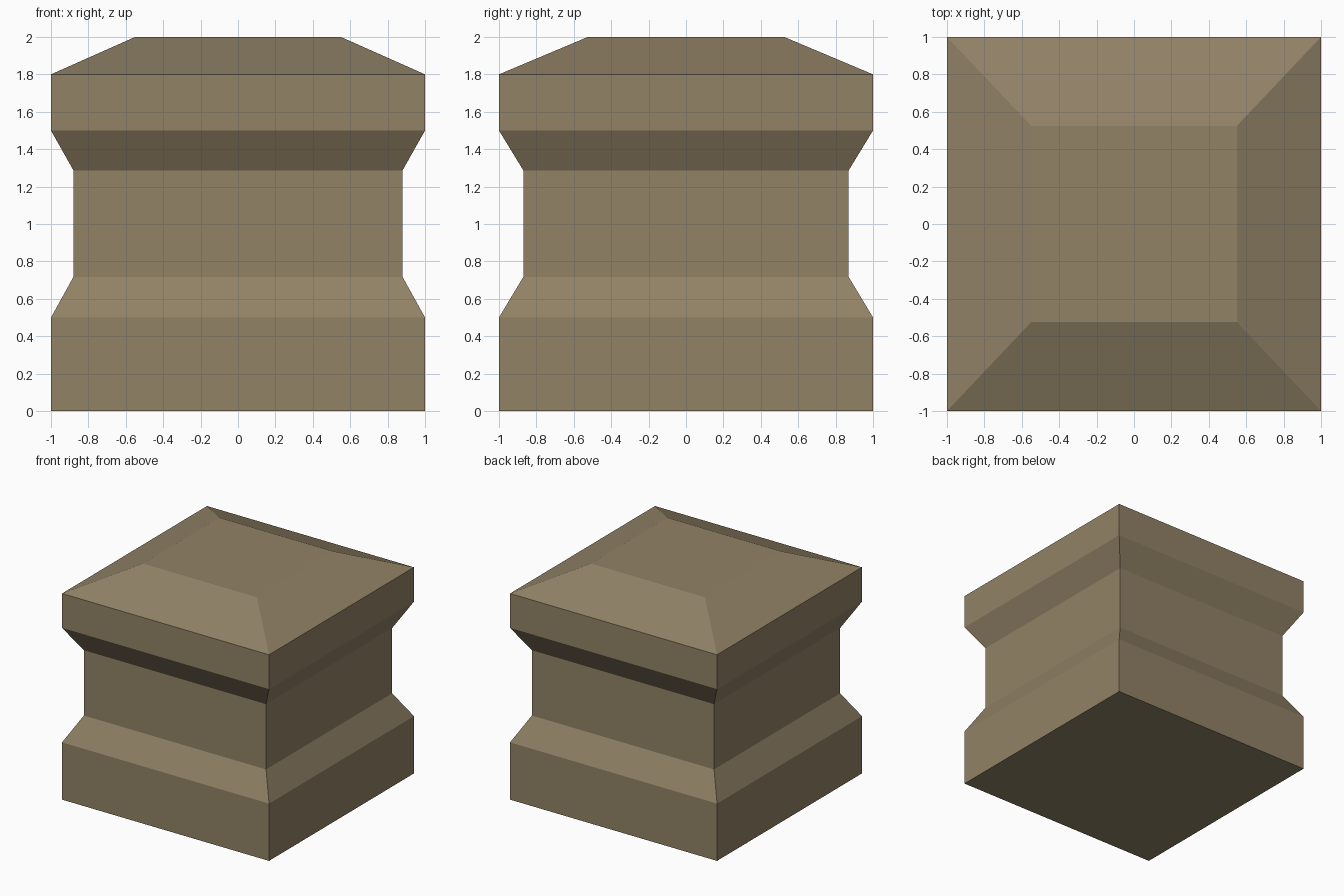
import bpy, bmesh

if "Cube" in bpy.data.objects:
    bpy.data.objects.remove(bpy.data.objects["Cube"])

# Stone colour
stone = bpy.data.materials.new("tan stone")
stone.diffuse_color = (0.283, 0.223, 0.133, 1)
stone.use_nodes = True
stone.node_tree.nodes["Principled BSDF"].inputs["Base Color"].default_value = stone.diffuse_color

# Rectangular rings: (half width x, half depth y, height)
rings = [
    (1.0, 1.0, 0.0),        # plinth
    (1.0, 1.0, 0.5),
    (0.88, 0.87, 0.717),    # recessed shaft
    (0.88, 0.87, 1.287),
    (1.0, 1.0, 1.5),        # cap band
    (1.0, 1.0, 1.8),
    (0.55, 0.525, 2.0),     # bevelled top
]

# Stack the rings and bridge neighbours with quads
bm = bmesh.new()
corners = [(-1, -1), (1, -1), (1, 1), (-1, 1)]
loops = [[bm.verts.new((sx * x, sy * y, z)) for sx, sy in corners] for x, y, z in rings]
for low, high in zip(loops, loops[1:]):
    for i in range(4):
        j = (i + 1) % 4
        bm.faces.new((low[i], low[j], high[j], high[i]))
bm.faces.new(loops[0][::-1])
bm.faces.new(loops[-1])

mesh = bpy.data.meshes.new("stone_pedestal")
bm.to_mesh(mesh)
bm.free()
mesh.materials.append(stone)
bpy.context.collection.objects.link(bpy.data.objects.new("stone_pedestal", mesh))
